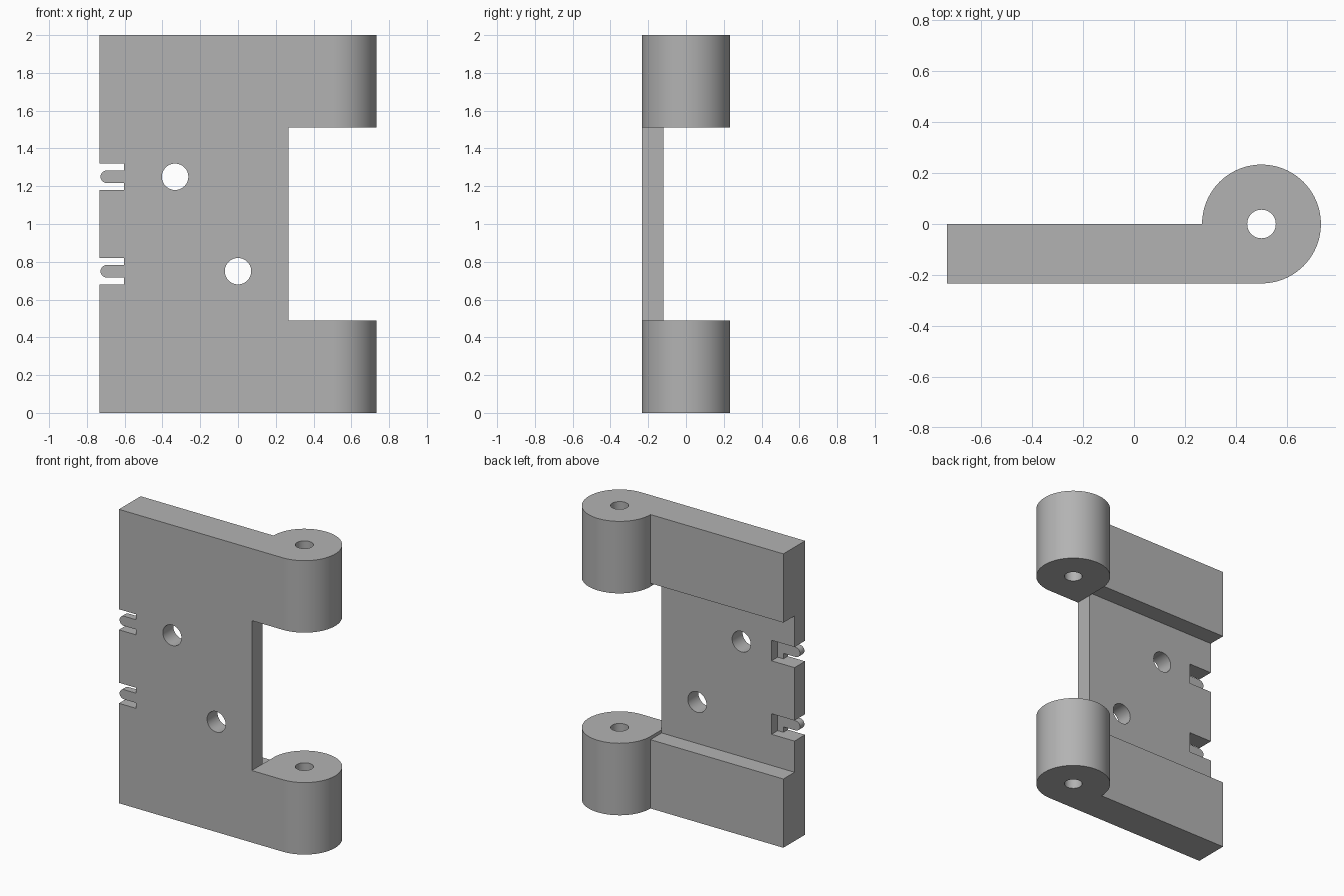
import bpy, bmesh, math
from mathutils import Vector

if "Cube" in bpy.data.objects:
    bpy.data.objects.remove(bpy.data.objects["Cube"])

LEFT, PIN_X, R = -0.733, 0.5, 0.233      # leaf edge, pin axis, knuckle radius
INNER = PIN_X - R                        # where the leaf meets the knuckle
BACK = -0.12                             # back of the thin middle plate

grey = bpy.data.materials.new("grey")
grey.diffuse_color = (0.45, 0.45, 0.45, 1)
grey.use_nodes = True
grey.node_tree.nodes["Principled BSDF"].inputs["Base Color"].default_value = grey.diffuse_color


def prism(name, points, direction, lo, hi):
    """Extrude a 2D outline along 'z' (points are x, y) or 'y' (points are x, z)."""
    def place(p, d):
        return Vector((p[0], p[1], d)) if direction == "z" else Vector((p[0], d, p[1]))
    bm = bmesh.new()
    face = bm.faces.new([bm.verts.new(place(p, lo)) for p in points])
    new = bmesh.ops.extrude_face_region(bm, geom=[face])["geom"]
    bmesh.ops.translate(bm, vec=place((0, 0), hi - lo),
                        verts=[v for v in new if isinstance(v, bmesh.types.BMVert)])
    bmesh.ops.recalc_face_normals(bm, faces=bm.faces)
    mesh = bpy.data.meshes.new(name)
    bm.to_mesh(mesh)
    bm.free()
    mesh.materials.append(grey)
    ob = bpy.data.objects.new(name, mesh)
    bpy.context.collection.objects.link(ob)
    return ob


def arc(cx, cy, r, a0, a1, n):
    return [(cx + r * math.cos(math.radians(a0 + (a1 - a0) * i / n)),
             cy + r * math.sin(math.radians(a0 + (a1 - a0) * i / n))) for i in range(n + 1)]


def rect(x0, x1, y0, y1):
    return [(x0, y0), (x1, y0), (x1, y1), (x0, y1)]


# Hinge leaf with rolled knuckle
leaf = prism("hinge_leaf", [(LEFT, 0), (LEFT, -R)] + arc(PIN_X, 0, R, -90, 180, 72), "z", 0, 2)

cutters = [
    # Recess on the back, then the gap between the knuckles
    prism("back_recess", rect(-1, INNER, 0.468, 1.532), "y", BACK, 0.5),
    prism("knuckle_gap", rect(INNER, 1, 0.49, 1.51), "y", -0.5, 0.5),
    # Pin bore
    prism("pin_bore", arc(PIN_X, 0, 0.056, 0, 360, 48)[:-1], "z", -0.1, 2.1),
]
# Screw holes
for x, z in ((-0.333, 1.25), (0.0, 0.75)):
    cutters.append(prism("screw_hole", arc(x, z, 0.07, 0, 360, 48)[:-1], "y", -0.5, 0.5))
# Edge notches: a pocket behind and a slot around each round-ended tongue
for z in (0.75, 1.25):
    cutters.append(prism("notch_pocket", rect(-1, -0.56, z - 0.07, z + 0.07), "y", -0.186, 0.5))
    tongue = [(-0.603, z - 0.033)] + arc(-0.695, z, 0.033, 270, 90, 16) + [(-0.603, z + 0.033)]
    outline = [(-1, z - 0.07), (-0.603, z - 0.07)] + tongue + [(-0.603, z + 0.07), (-1, z + 0.07)]
    cutters.append(prism("notch_slot", outline, "y", -0.5, 0.3))

bpy.context.view_layer.objects.active = leaf
for c in cutters:
    mod = leaf.modifiers.new(c.name, "BOOLEAN")
    mod.operation, mod.solver, mod.object = "DIFFERENCE", "EXACT", c
    bpy.ops.object.modifier_apply(modifier=mod.name)
    bpy.data.objects.remove(c)

bpy.ops.object.select_all(action="DESELECT")
leaf.select_set(True)
bpy.ops.object.shade_smooth_by_angle(angle=math.radians(30))
